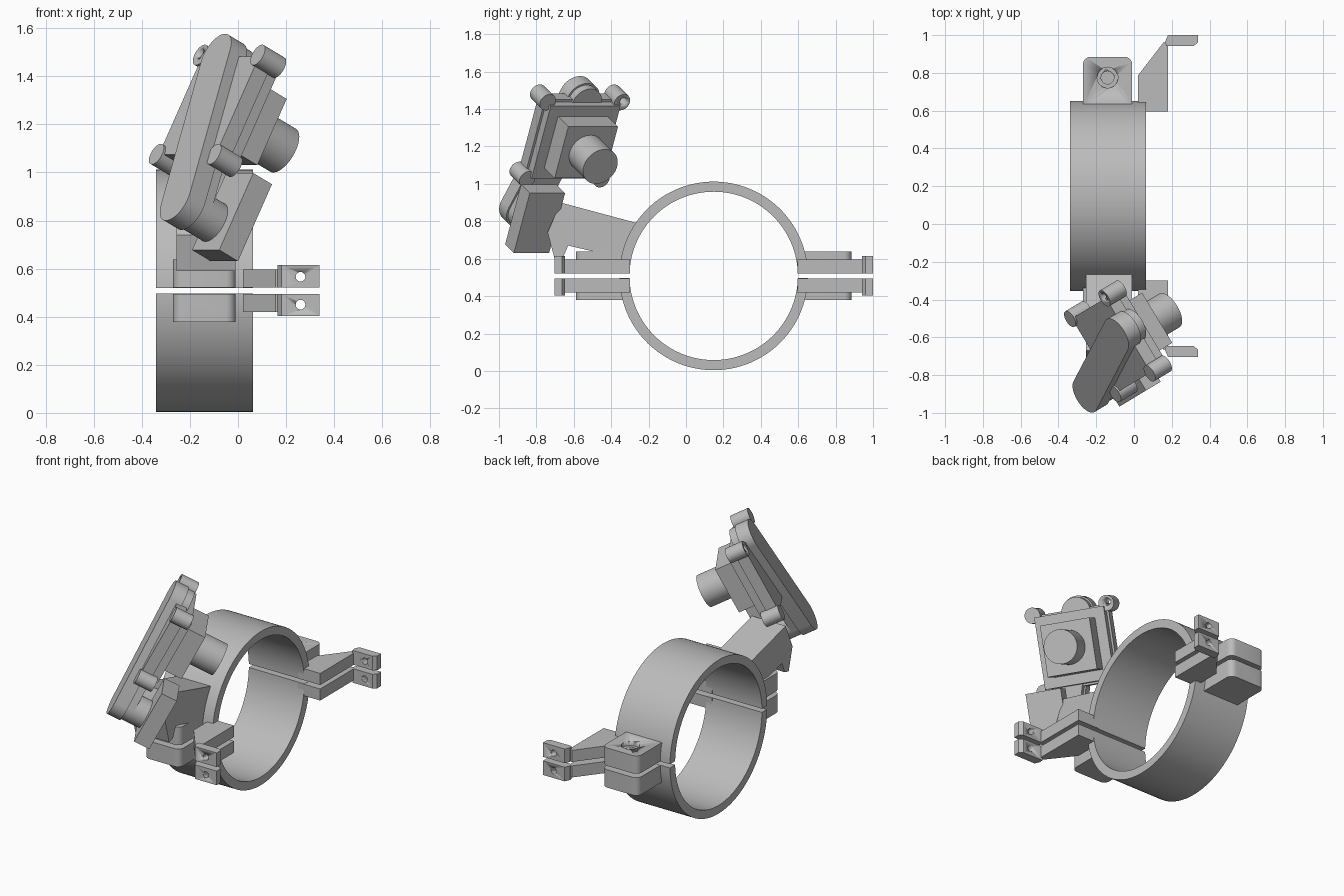
import bpy, bmesh, math
from mathutils import Matrix, Vector

if "Cube" in bpy.data.objects:
    bpy.data.objects.remove(bpy.data.objects["Cube"])

grey = bpy.data.materials.new("plain grey")
grey.use_nodes = True
colour = (0.5, 0.5, 0.5, 1)
grey.diffuse_color = colour
grey.node_tree.nodes["Principled BSDF"].inputs["Base Color"].default_value = colour

MID_Y, MID_Z = 0.148, 0.508          # clamp centre
WORLD = Matrix.Identity(4)


def frame(x, y, z, origin=(0, 0, 0)):
    m = Matrix((x, y, z)).transposed().to_4x4()
    m.translation = Vector(origin)
    return m


SIDE = frame((0, 1, 0), (0, 0, 1), (1, 0, 0))      # profile in y,z pushed along x
BACK = frame((0, 0, 1), (1, 0, 0), (0, 1, 0))      # profile in z,x pushed along y
# Tilted camera frame: across, up, and lens direction
yaw, tilt = math.radians(31), math.radians(27.3)
across = Vector((-math.sin(yaw), math.cos(yaw), 0))
ahead = Vector((math.cos(yaw), math.sin(yaw), 0))
up = ahead * math.sin(tilt) + Vector((0, 0, math.cos(tilt)))
lens_dir = across.cross(up)
CAM = frame(across, up, lens_dir, (-0.083, -0.62, 1.255))
FLIP_Y = Matrix.Translation((0, 2 * MID_Y, 0)) @ Matrix.Diagonal((1, -1, 1, 1))
FLIP_Z = Matrix.Translation((0, 0, 2 * MID_Z)) @ Matrix.Diagonal((1, 1, -1, 1))


def prism(name, outline, low, high, matrix=WORLD):
    """Extrude a flat outline along the local z of the matrix."""
    bm = bmesh.new()
    base = bm.faces.new([bm.verts.new((x, y, low)) for x, y in outline])
    top = bmesh.ops.extrude_face_region(bm, geom=[base])["geom"]
    bmesh.ops.translate(bm, vec=(0, 0, high - low),
                        verts=[g for g in top if isinstance(g, bmesh.types.BMVert)])
    bm.transform(matrix)
    bmesh.ops.recalc_face_normals(bm, faces=bm.faces)
    mesh = bpy.data.meshes.new(name)
    bm.to_mesh(mesh)
    bm.free()
    mesh.materials.append(grey)
    ob = bpy.data.objects.new(name, mesh)
    bpy.context.collection.objects.link(ob)
    bpy.ops.object.select_all(action="DESELECT")
    bpy.context.view_layer.objects.active = ob
    ob.select_set(True)
    bpy.ops.object.shade_smooth_by_angle(angle=math.radians(30))
    return ob


def cut(ob, cutter):
    mod = ob.modifiers.new("cut", "BOOLEAN")
    mod.operation = "DIFFERENCE"
    mod.object = cutter
    bpy.context.view_layer.objects.active = ob
    bpy.ops.object.modifier_apply(modifier=mod.name)
    bpy.data.objects.remove(cutter)


def arc(cx, cy, r, start, end, n):
    return [(cx + r * math.cos(math.radians(start + (end - start) * i / n)),
             cy + r * math.sin(math.radians(start + (end - start) * i / n)))
            for i in range(n + 1)]


def circle(cx, cy, r, n=32):
    return arc(cx, cy, r, 0, 360 - 360 / n, n - 1)


def rect(cx, cy, w, h):
    return [(cx - w / 2, cy - h / 2), (cx + w / 2, cy - h / 2),
            (cx + w / 2, cy + h / 2), (cx - w / 2, cy + h / 2)]


def stadium(cx, cy, length, r, lean):
    pts = arc(0, length / 2, r, 0, 180, 20) + arc(0, -length / 2, r, 180, 360, 20)
    c, s = math.cos(lean), math.sin(lean)
    return [(cx + x * c + y * s, cy - x * s + y * c) for x, y in pts]


# Clamp: two half rings, each with bolt tabs and cranked arms
half_ring = arc(MID_Y, MID_Z, 0.504, 1.4, 178.6, 64) + arc(MID_Y, MID_Z, 0.45, 178.5, 1.5, 64)
tab = [(-0.27, 0.62)] + [(-0.01, 0.62)] + arc(-0.05, 0.845, 0.04, 0, 90, 6) \
    + arc(-0.23, 0.845, 0.04, 90, 180, 6)
arm = [(0.02, 0.595), (0.18, 0.595), (0.18, 0.96), (0.155, 0.96), (0.02, 0.785)]
foot = [(0.17, 0.942), (0.315, 0.942), (0.338, 0.96), (0.338, 1.0), (0.18, 1.0), (0.165, 0.965)]
for level, flip_z in (("upper", WORLD), ("lower", FLIP_Z)):
    prism(level + "_half_ring", half_ring, -0.34, 0.063, flip_z @ SIDE)
    for end, flip_y in (("back", WORLD), ("front", FLIP_Y)):
        place = flip_z @ flip_y
        name = level + "_" + end
        block = prism(name + "_bolt_tab", tab, 0.521, 0.638, place)
        cut(block, prism("bolt_hole", circle(-0.14, 0.775, 0.034), 0.4, 0.8, place))
        if level == "upper":
            cut(block, prism("bolt_recess", circle(-0.14, 0.775, 0.055), 0.61, 0.8, place))
        else:
            cut(block, prism("nut_slot", rect(-0.14, 0.83, 0.11, 0.2), 0.585, 0.8, place))
        prism(name + "_arm", arm, 0.521, 0.597, place)
        pad = prism(name + "_arm_foot", foot, 0.521, 0.614, place)
        cut(pad, prism("pin_hole", circle(0.566, 0.26, 0.02, 20), 0.8, 1.2, place @ BACK))

# Bracket web rising from the ring to the camera
web = [(-0.26, 0.79), (-0.67, 0.9), (-0.74, 0.74), (-0.7, 0.59), (-0.66, 0.6),
       (-0.63, 0.67), (-0.5, 0.64), (-0.34, 0.6), (-0.31, 0.65)]
prism("bracket_web", web, -0.255, -0.01, SIDE)
prism("bracket_block", rect(-0.19, -0.413, 0.22, 0.36), 0.11, 0.212, CAM)

# Long rounded back cover and its inner layer
lean = math.radians(15.6)
prism("back_cover", stadium(-0.063, -0.127, 0.7, 0.1, lean), -0.1, -0.015, CAM)
prism("cover_inner_layer", stadium(-0.063, -0.127, 0.7, 0.09, lean), -0.015, 0.03, CAM)
prism("pivot_boss", circle(-0.157, -0.464, 0.09), 0.03, 0.115, CAM)

# Camera case: stepped square plates and lens
prism("case_frame", rect(0, 0, 0.46, 0.46), -0.05, 0.02, CAM)
prism("case_body", rect(0, 0, 0.435, 0.435), 0.02, 0.07, CAM)
prism("case_front_step", rect(0, 0, 0.31, 0.31), 0.07, 0.19, CAM)
prism("lens", circle(0, 0, 0.104, 64), 0.19, 0.355, CAM)

# Screw lugs on the case corners
for side, sx in (("left", -1), ("right", 1)):
    for level, sy in (("upper", 1), ("lower", -1)):
        x, y = 0.232 * sx, 0.232 * sy
        lug = prism(level + "_" + side + "_screw_lug", circle(x, y, 0.048), -0.06, 0.055, CAM)
        cut(lug, prism("screw_hole", circle(x * 1.03, y * 1.03, 0.022, 20), -0.2, 0.2, CAM))
